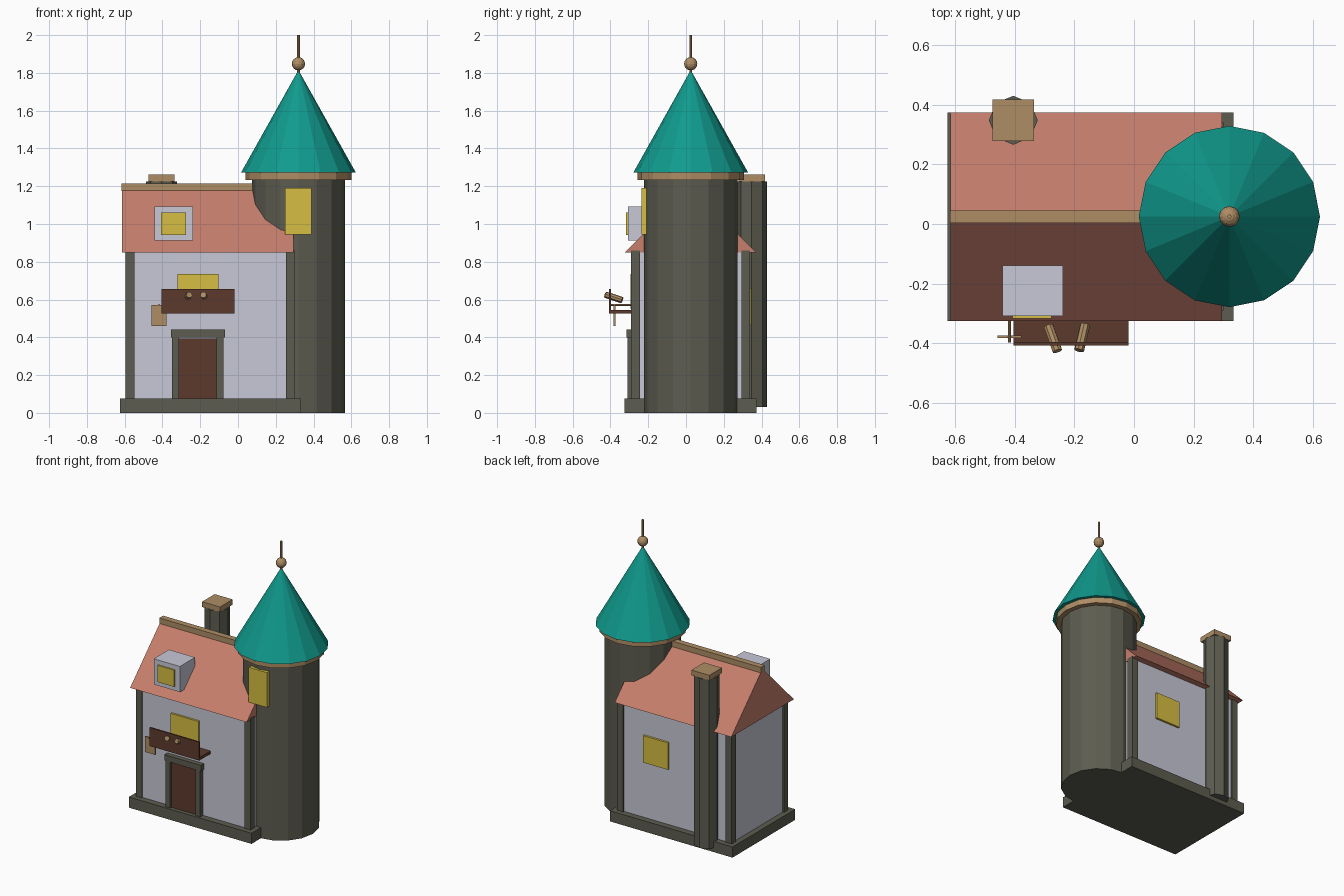
import bpy, bmesh, math
from mathutils import Vector, Matrix

if "Cube" in bpy.data.objects:
    bpy.data.objects.remove(bpy.data.objects["Cube"])


def mat(name, r, g, b):
    m = bpy.data.materials.new(name)
    lin = [((c / 255 + 0.055) / 1.055) ** 2.4 if c > 10 else c / 255 / 12.92 for c in (r, g, b)]
    m.diffuse_color = (*lin, 1)
    m.use_nodes = True
    m.node_tree.nodes["Principled BSDF"].inputs["Base Color"].default_value = m.diffuse_color
    return m


TEAL = mat("teal roof", 16, 154, 141)
PLASTER = mat("lilac plaster", 200, 200, 215)
TILE = mat("terracotta tile", 198, 126, 108)
GLOW = mat("yellow window", 214, 190, 66)
STONE = mat("dark stone", 92, 92, 80)
WOOD = mat("dark wood", 92, 58, 44)
TAN = mat("tan wood", 174, 141, 101)

CX, CY = 0.32, 0.025      # tower axis; CY is also the house centre line


def finish(name, bm, material):
    bmesh.ops.recalc_face_normals(bm, faces=bm.faces)
    me = bpy.data.meshes.new(name)
    bm.to_mesh(me)
    bm.free()
    me.materials.append(material)
    ob = bpy.data.objects.new(name, me)
    bpy.context.collection.objects.link(ob)
    return ob


def box(name, x, y, z, material):
    """Box from (min, max) ranges."""
    bm = bmesh.new()
    bmesh.ops.create_cube(bm, size=1)
    for v in bm.verts:
        v.co = [r[0] if c < 0 else r[1] for c, r in zip(v.co, (x, y, z))]
    return finish(name, bm, material)


def rod(name, a, b, r1, material, sides=16, r2=None):
    """Prism or cone running from point a to point b."""
    a, b = Vector(a), Vector(b)
    d = b - a
    bm = bmesh.new()
    m = Matrix.Translation((a + b) / 2) @ Vector((0, 0, 1)).rotation_difference(d).to_matrix().to_4x4()
    bmesh.ops.create_cone(bm, cap_ends=True, segments=sides, radius1=r1,
                          radius2=r1 if r2 is None else r2, depth=d.length, matrix=m)
    return finish(name, bm, material)


# House body
box("plinth", (-0.625, 0.333), (-0.325, 0.374), (0, 0.075), STONE)
box("house_walls", (-0.585, 0.29), (-0.28, 0.33), (0.06, 0.86), PLASTER)
for i, x in enumerate((-0.595, 0.253)):
    for j, y in enumerate((-0.29, 0.293)):
        box(f"corner_post_{i}{j}", (x, x + 0.047), (y, y + 0.047), (0.07, 0.86), STONE)

# Solid gable roof and ridge beam
bm = bmesh.new()
end = [bm.verts.new((-0.615, y, z)) for y, z in ((-0.325, 0.848), (0.374, 0.848), (CY, 1.197))]
face = bm.faces.new(end)
ext = bmesh.ops.extrude_face_region(bm, geom=[face])
bmesh.ops.translate(bm, vec=(0.91, 0, 0), verts=[g for g in ext["geom"] if isinstance(g, bmesh.types.BMVert)])
if not any(abs(sum(v.co.x for v in f.verts) / 3 + 0.615) < 1e-5 and len(f.verts) == 3 for f in bm.faces):
    bm.faces.new(end)
finish("gable_roof", bm, TILE)
box("ridge_beam", (-0.617, 0.29), (CY - 0.021, CY + 0.021), (1.175, 1.215), TAN)

# Dormer
box("dormer", (-0.442, -0.238), (-0.308, -0.139), (0.912, 1.093), PLASTER)
box("dormer_window", (-0.407, -0.276), (-0.317, -0.307), (0.942, 1.06), GLOW)

# Chimney
rod("chimney", (-0.405, 0.348, 0.03), (-0.405, 0.348, 1.226), 0.082, STONE, 8)
box("chimney_cap", (-0.475, -0.335), (0.278, 0.418), (1.226, 1.263), TAN)

# Round tower with conical roof and finial
rod("tower", (CX, CY, 0), (CX, CY, 1.24), 0.247, STONE)
rod("tower_ring", (CX, CY, 1.232), (CX, CY, 1.274), 0.281, TAN)
rod("tower_roof", (CX, CY, 1.272), (CX, CY, 1.815), 0.304, TEAL, r2=0)
bm = bmesh.new()
bmesh.ops.create_uvsphere(bm, u_segments=12, v_segments=8, radius=0.035,
                          matrix=Matrix.Translation((CX, CY, 1.848)))
finish("finial_ball", bm, TAN)
rod("finial_spike", (CX, CY, 1.8), (CX, CY, 2.0), 0.007, TAN, 8)
box("tower_window", (0.249, 0.39), (-0.236, -0.19), (0.944, 1.19), GLOW)

# House windows
box("front_window", (-0.32, -0.104), (-0.294, -0.275), (0.55, 0.735), GLOW)
box("back_window", (-0.1, 0.095), (0.325, 0.345), (0.468, 0.658), GLOW)

# Door and stone surround
box("door", (-0.312, -0.112), (-0.297, -0.275), (0.075, 0.394), WOOD)
for side, x in (("left", -0.349), ("right", -0.114)):
    box(f"door_jamb_{side}", (x, x + 0.036), (-0.31, -0.275), (0.075, 0.402), STONE)
box("door_lintel", (-0.355, -0.07), (-0.314, -0.275), (0.4, 0.442), STONE)

# Balcony with two small spyglasses through its front panel
box("balcony_floor", (-0.405, -0.018), (-0.4, -0.275), (0.525, 0.545), WOOD)
box("balcony_panel", (-0.405, -0.018), (-0.407, -0.396), (0.525, 0.655), WOOD)
rod("spyglass_left", (-0.287, -0.342, 0.597), (-0.257, -0.426, 0.625), 0.017, TAN, 8)
rod("spyglass_right", (-0.164, -0.338, 0.597), (-0.184, -0.424, 0.625), 0.017, TAN, 8)

# Hanging sign
rod("sign_bracket", (-0.418, -0.275, 0.572), (-0.418, -0.398, 0.572), 0.005, TAN, 8)
box("sign_board", (-0.458, -0.378), (-0.383, -0.374), (0.46, 0.57), TAN)
